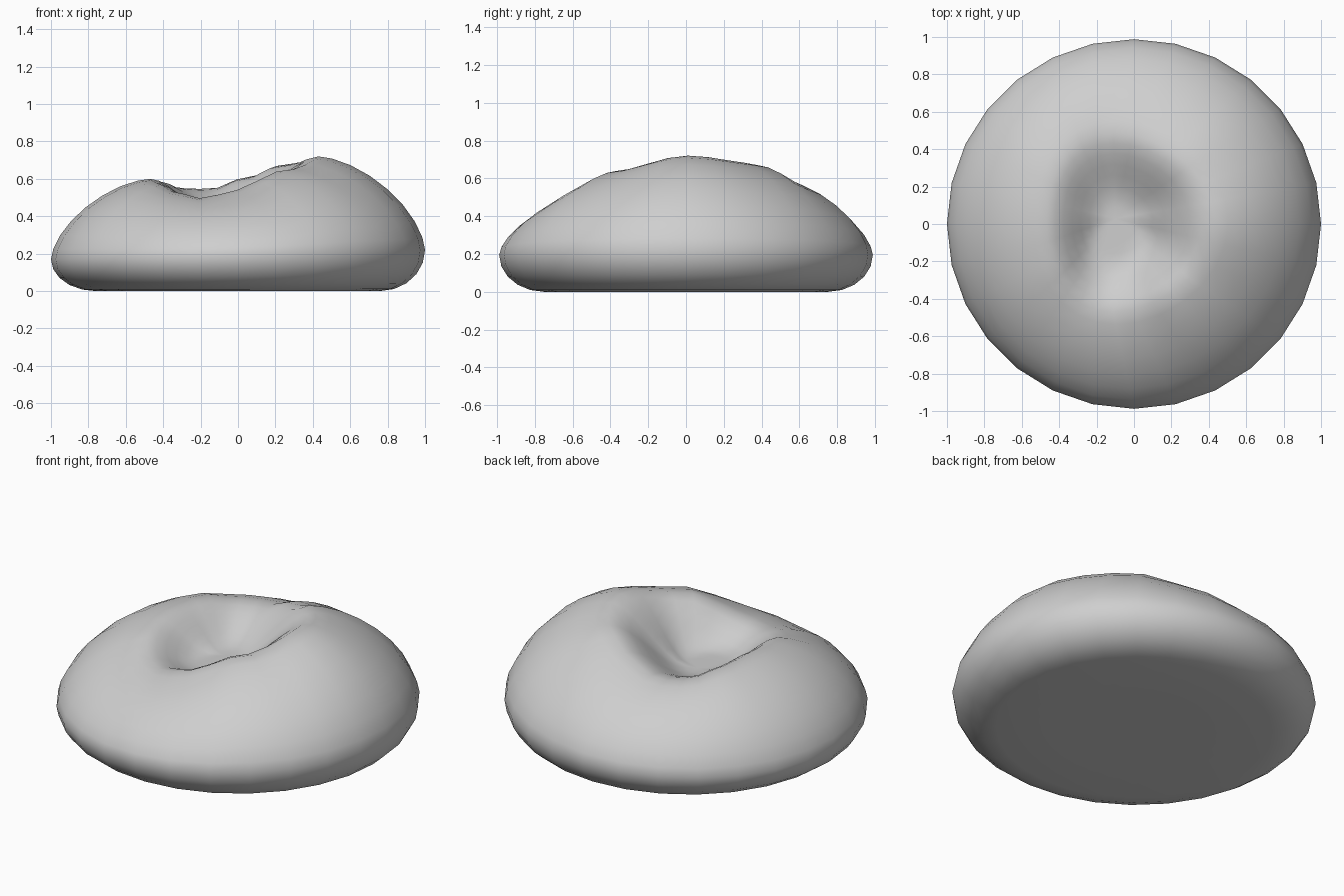
import bpy, math

if "Cube" in bpy.data.objects:
    bpy.data.objects.remove(bpy.data.objects["Cube"])

SEG = 28
# crest height of the cushion rim by direction (degrees)
CREST = [(0, .72), (45, .68), (70, .61), (95, .545), (120, .55), (150, .59), (180, .60),
         (210, .58), (235, .53), (260, .495), (282, .54), (310, .64), (360, .72)]


def crest_height(deg):
    for (a, h), (b, k) in zip(CREST, CREST[1:]):
        if a <= deg <= b:
            t = (deg - a) / (b - a)
            t = t * t * (3 - 2 * t)
            return h + (k - h) * t


def column(i):
    """Points of one meridian, from the underside over the rim into the dent."""
    a = 2 * math.pi * i / SEG
    c, s = math.cos(a), math.sin(a)
    ox, oy = 1.0 * c, .988 * s                  # outer edge
    zw = .195 + .025 * c                        # height of widest point
    cx, cy = -.02 + .45 * c - .09 * s * s, .01 + .48 * s   # crest of rim
    h = crest_height(360 * i / SEG)
    fx, fy, fz = -.10, .03, .42                 # floor of dent
    pts = [(ox * .4, oy * .4, 0)]
    # rounded underside
    for k in range(5):
        t = math.pi / 2 * k / 5
        r = .76 + .24 * math.sin(t)
        pts.append((ox * r, oy * r, zw * (1 - math.cos(t))))
    # bulging side up to the crest
    for k in range(9):
        t = math.pi / 2 * k / 8
        u, v = math.cos(t) ** 1.25, math.sin(t) ** 1.25
        pts.append((cx + (ox - cx) * u, cy + (oy - cy) * u, zw + (h - zw) * v))
    # dent, steep at the front and gentle at the back
    flat = .12 + .33 * max(0, -s)
    for k in range(1, 8):
        q = 1 - k / 8
        t = max(0, (q - flat) / (1 - flat))
        t = t * t * (3 - 2 * t)
        pts.append((fx + (cx - fx) * q, fy + (cy - fy) * q, fz + (h - fz) * t))
    return pts


cols = [column(i) for i in range(SEG)]
n = len(cols[0])
verts = [p for col in cols for p in col]
faces = []
for i in range(SEG):
    j = (i + 1) % SEG
    for k in range(n - 1):
        faces.append((i * n + k, j * n + k, j * n + k + 1, i * n + k + 1))
# centre points of the underside and the dent
verts += [(0, 0, 0), (-.10, .03, .42)]
b, t = SEG * n, SEG * n + 1
for i in range(SEG):
    j = (i + 1) % SEG
    faces.append((b, j * n, i * n))
    faces.append((t, i * n + n - 1, j * n + n - 1))

mesh = bpy.data.meshes.new("beanbag_cushion")
mesh.from_pydata(verts, [], faces)
mesh.update()
mesh.polygons.foreach_set("use_smooth", [True] * len(mesh.polygons))
mat = bpy.data.materials.new("light grey fabric")
mat.diffuse_color = (.62, .62, .62, 1)
mat.use_nodes = True
mat.node_tree.nodes["Principled BSDF"].inputs["Base Color"].default_value = mat.diffuse_color
mesh.materials.append(mat)
obj = bpy.data.objects.new("beanbag_cushion", mesh)
bpy.context.collection.objects.link(obj)
